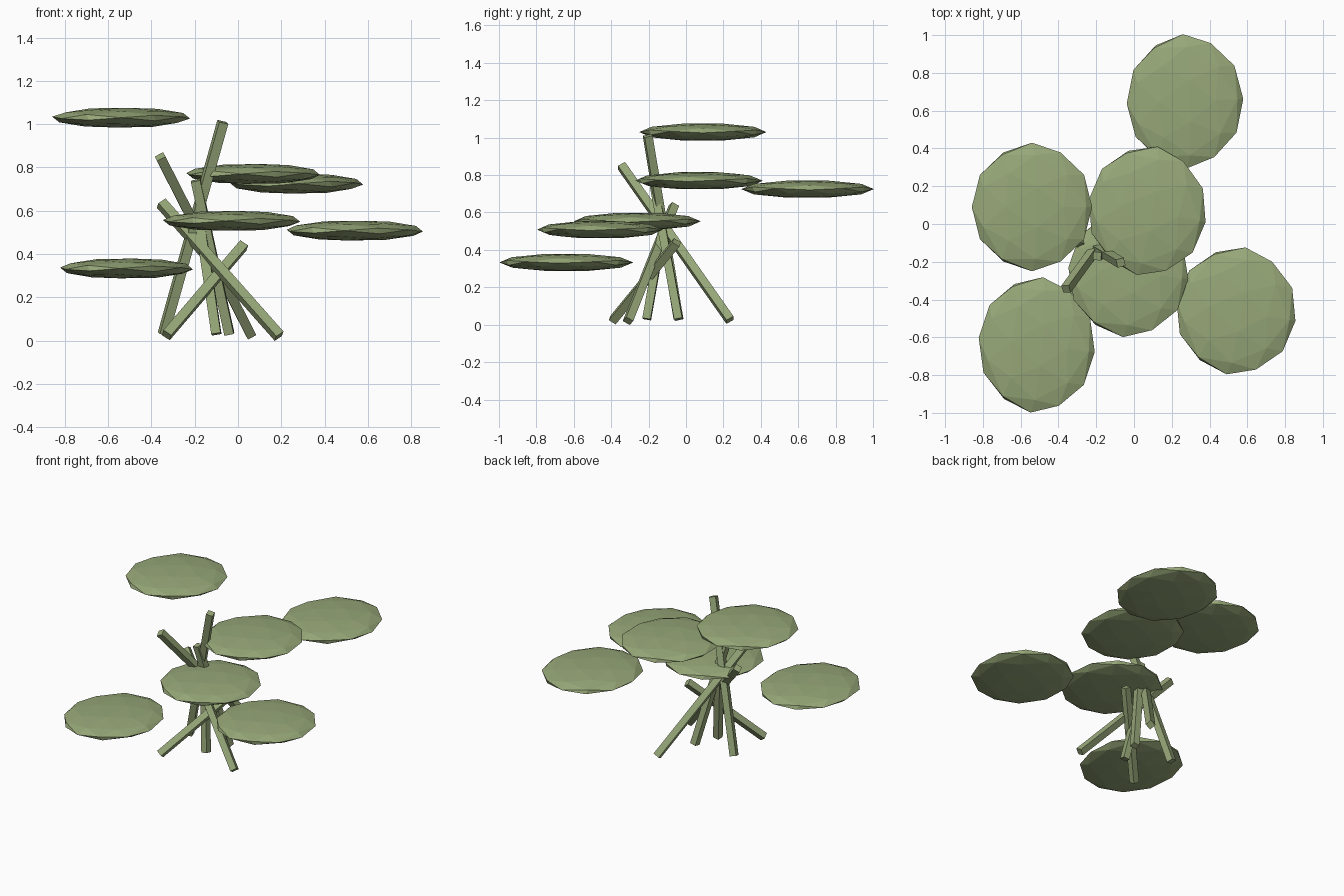
import bpy, bmesh
from math import radians
from mathutils import Vector, Matrix

if "Cube" in bpy.data.objects:
    bpy.data.objects.remove(bpy.data.objects["Cube"])

green = bpy.data.materials.new("leaf_green")
green.diffuse_color = (0.31, 0.39, 0.19, 1)
green.use_nodes = True
green.node_tree.nodes["Principled BSDF"].inputs["Base Color"].default_value = green.diffuse_color


def finish(bm, name):
    mesh = bpy.data.meshes.new(name)
    bm.to_mesh(mesh)
    bm.free()
    mesh.materials.append(green)
    bpy.context.collection.objects.link(bpy.data.objects.new(name, mesh))


def pad(name, centre, rx, ry, yaw):
    # faceted ball with an edge on top, squashed to a thin lens
    bm = bmesh.new()
    bmesh.ops.create_icosphere(bm, subdivisions=2, radius=1)
    m = (Matrix.Translation(centre) @ Matrix.Diagonal((rx, ry, 0.048, 1))
         @ Matrix.Rotation(radians(yaw), 4, 'Z')
         @ Matrix.Rotation(radians(31.72), 4, 'Y'))
    bm.transform(m)
    finish(bm, name)


def stem(name, bottom, top):
    # four-sided rod between two points
    a, b = Vector(bottom), Vector(top)
    d = b - a
    bm = bmesh.new()
    bmesh.ops.create_cone(bm, cap_ends=True, segments=4, radius1=0.031,
                          radius2=0.031, depth=d.length)
    bm.transform(Matrix.Translation((a + b) / 2)
                 @ d.to_track_quat('Z', 'Y').to_matrix().to_4x4())
    finish(bm, name)


# round leaf pads: centre, x radius, y radius, turn
pads = [
    ((-0.54, 0.09, 1.03), 0.32, 0.34, 0),
    ((0.07, 0.07, 0.77), 0.315, 0.345, -10),
    ((0.27, 0.65, 0.725), 0.31, 0.355, 2),
    ((-0.515, -0.64, 0.333), 0.31, 0.36, -6),
    ((0.54, -0.46, 0.508), 0.32, 0.34, -9),
    ((-0.03, -0.26, 0.553), 0.32, 0.34, -5),
]
# leaning stems: bottom, top
stems = [
    ((-0.345, -0.04, 0.03), (-0.07, -0.205, 1.01)),
    ((-0.04, -0.04, 0.03), (-0.195, -0.17, 0.74)),
    ((0.06, 0.235, 0.025), (-0.36, -0.345, 0.85)),
    ((-0.33, -0.39, 0.025), (0.025, -0.05, 0.44)),
    ((0.19, -0.31, 0.02), (-0.355, -0.065, 0.635)),
    ((-0.1, -0.21, 0.03), (-0.175, -0.12, 0.54)),
]
for i, (p, s) in enumerate(zip(pads, stems), 1):
    pad(f"leaf_pad_{i}", *p)
    stem(f"stem_{i}", *s)
